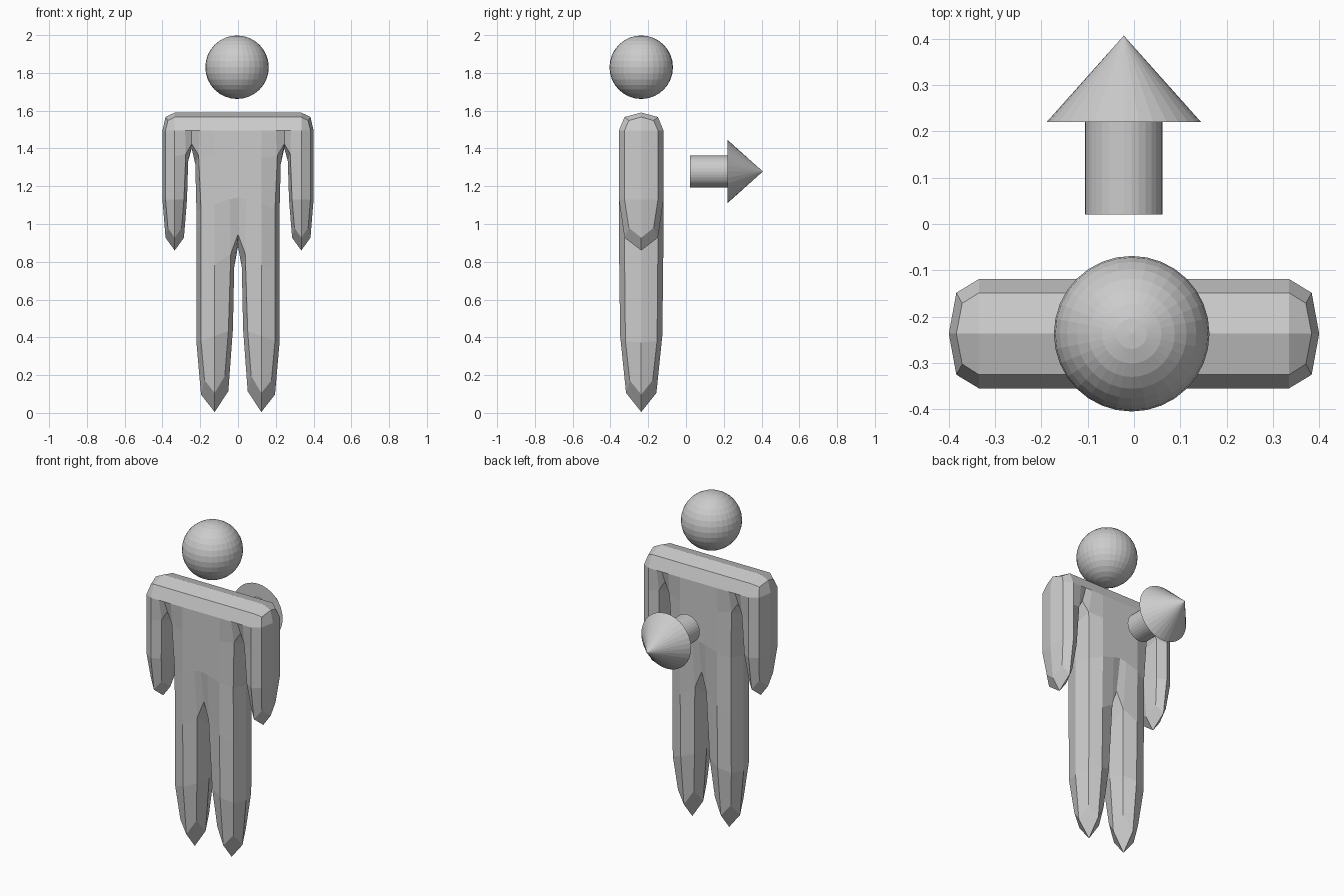
import bpy, bmesh, math

if "Cube" in bpy.data.objects:
    bpy.data.objects.remove(bpy.data.objects["Cube"])

CY = -0.237          # depth centre of the figure
HALF = 0.118         # half depth of the body cage

# Body cage: columns across x, rows of heights; limbs are cells of a front silhouette
XS = [-0.40, -0.27, -0.22, -0.027, 0.027, 0.22, 0.27, 0.40]
CELLS = [(c, 'shoulder') for c in range(7)]
CELLS += [(c, 'torso') for c in (2, 3, 4)]
CELLS += [(c, 'leg') for c in (2, 4)]
CELLS += [(c, 'arm') for c in (0, 6)]


def hip(i):
    return 0.88 if i in (3, 4) else 0.74


def heights(part, i):
    return {'shoulder': (1.40, 1.59), 'torso': (hip(i), 1.40),
            'leg': (0.005, hip(i)), 'arm': (0.86, 1.40)}[part]


bm = bmesh.new()
cache = {}


def vert(i, z, side):
    key = (i, z, side)
    if key not in cache:
        d = 0.105 if z < 0.1 else HALF
        cache[key] = bm.verts.new((XS[i], CY + side * d, z))
    return cache[key]


# Front and back panels, then walls along every outline edge
outline = {}
for c, part in CELLS:
    lo0, hi0 = heights(part, c)
    lo1, hi1 = heights(part, c + 1)
    loop = [(c, lo0), (c + 1, lo1), (c + 1, hi1), (c, hi0)]
    bm.faces.new([vert(i, z, -1) for i, z in loop])
    bm.faces.new([vert(i, z, 1) for i, z in reversed(loop)])
    for a, b in zip(loop, loop[1:] + loop[:1]):
        outline.setdefault(frozenset((a, b)), []).append((a, b))
for uses in outline.values():
    if len(uses) == 1:
        a, b = uses[0]
        bm.faces.new([vert(*b, -1), vert(*a, -1), vert(*a, 1), vert(*b, 1)])
bmesh.ops.recalc_face_normals(bm, faces=bm.faces)
mesh = bpy.data.meshes.new("body")
bm.to_mesh(mesh)
bm.free()
body = bpy.data.objects.new("body", mesh)
bpy.context.collection.objects.link(body)
sub = body.modifiers.new("rounding", 'SUBSURF')
sub.levels = sub.render_levels = 1
sub.use_limit_surface = False

# Head
bpy.ops.mesh.primitive_uv_sphere_add(segments=32, ring_count=16, radius=0.168,
                                     location=(-0.005, CY, 1.83))
bpy.context.object.name = "head"

# Direction arrow pointing to the back
turn = (-math.pi / 2, 0, 0)
bpy.ops.mesh.primitive_cylinder_add(vertices=32, radius=0.084, depth=0.20,
                                    location=(-0.022, 0.12, 1.278), rotation=turn)
bpy.context.object.name = "arrow_shaft"
bpy.ops.mesh.primitive_cone_add(vertices=32, radius1=0.167, radius2=0, depth=0.187,
                                location=(-0.022, 0.3135, 1.278), rotation=turn)
bpy.context.object.name = "arrow_head"
